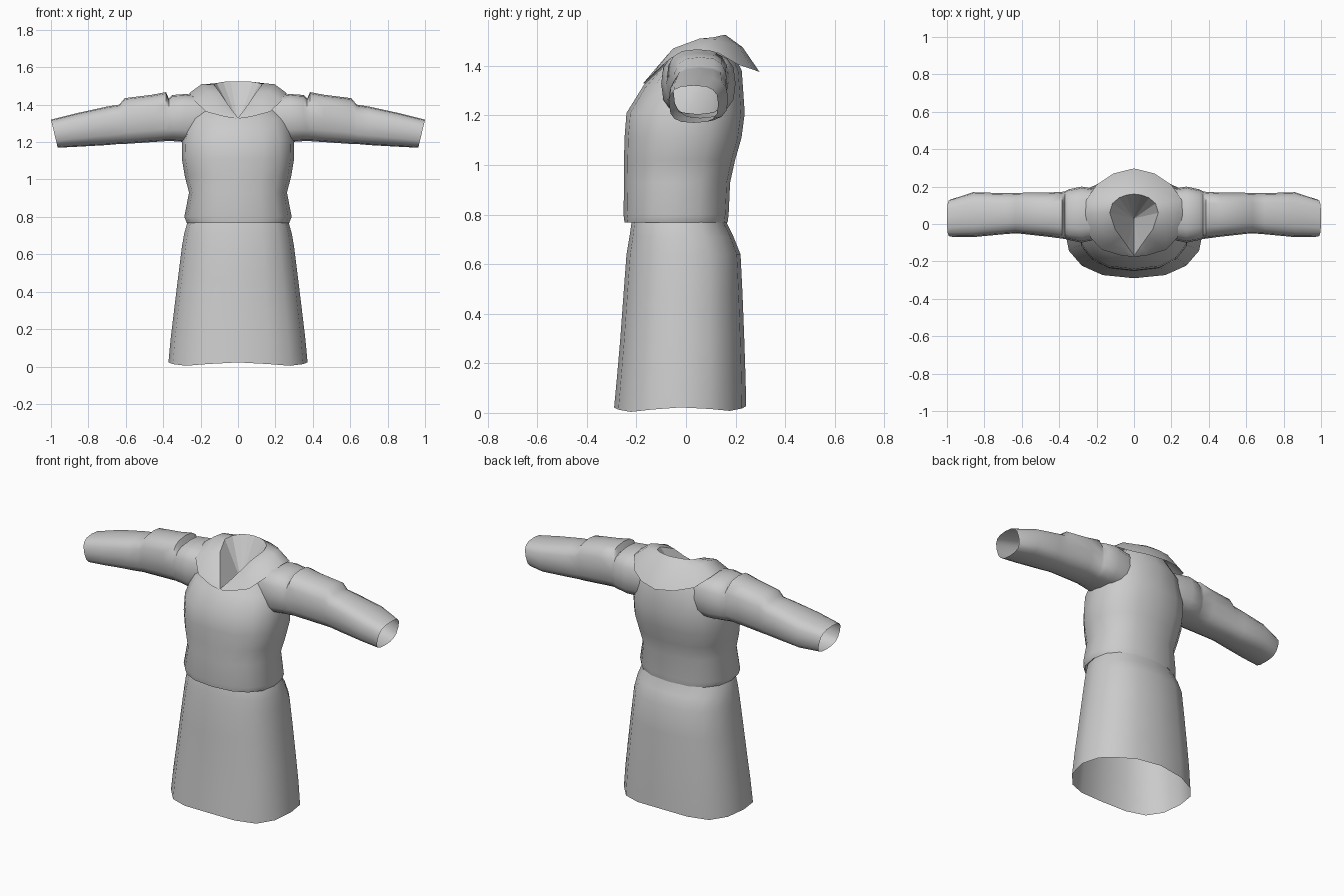
import bpy, bmesh, math

cube = bpy.data.objects.get("Cube")
if cube:
    bpy.data.objects.remove(cube, do_unlink=True)

cloth = bpy.data.materials.new("grey cloth")
cloth.use_nodes = True
GREY = (0.6, 0.6, 0.6, 1)
cloth.diffuse_color = GREY
cloth.node_tree.nodes["Principled BSDF"].inputs["Base Color"].default_value = GREY
cloth.node_tree.nodes["Principled BSDF"].inputs["Roughness"].default_value = 0.8

SEG = 16


def oval(n):
    """Unit superellipse, starting at the front (0, -1) and going to +x."""
    pts = []
    for i in range(SEG):
        a = 2 * math.pi * i / SEG
        s, c = math.sin(a), -math.cos(a)
        pts.append((math.copysign(abs(s) ** (2 / n), s),
                    math.copysign(abs(c) ** (2 / n), c)))
    return pts


def loft(name, rings, angle=50, flip=False):
    """Skin a list of closed rings, shading smooth below the given angle."""
    bm = bmesh.new()
    vs = [[bm.verts.new(p) for p in r] for r in rings]
    for a, b in zip(vs, vs[1:]):
        for i in range(SEG):
            j = (i + 1) % SEG
            bm.faces.new((a[i], a[j], b[j], b[i]))
    bmesh.ops.remove_doubles(bm, verts=bm.verts, dist=0.0005)
    if flip:
        bmesh.ops.reverse_faces(bm, faces=bm.faces)
    me = bpy.data.meshes.new(name)
    bm.to_mesh(me)
    bm.free()
    me.materials.append(cloth)
    ob = bpy.data.objects.new(name, me)
    bpy.context.collection.objects.link(ob)
    bpy.ops.object.select_all(action='DESELECT')
    ob.select_set(True)
    bpy.context.view_layer.objects.active = ob
    if angle:
        bpy.ops.object.shade_smooth_by_angle(angle=math.radians(angle))
    return ob


def body_ring(z, half, front, back, n=2.4, tilt=0.0):
    """Horizontal ring; tilt raises the back and lowers the front."""
    mid, dep = (front + back) / 2, (back - front) / 2
    return [(u * half, mid + v * dep, z + tilt * v) for u, v in oval(n)]


def mirrored(half):
    """Complete a front-to-back half outline into a closed ring."""
    return half + [(-x, y, z) for x, y, z in half[-2:0:-1]]


# Skirt: flared, open at the hem, with a gently waved lower edge
hem = [(x, y, 0.013 + 0.009 * math.cos(4 * math.pi * 2 * i / SEG) + 0.015 * (y + 0.1) * (y > 0))
       for i, (x, y, z) in enumerate(body_ring(0, 0.372, -0.29, 0.243))]
hem = [(x, y, max(z, 0.0)) for x, y, z in hem]
skirt = [hem] + [body_ring(*r) for r in [
    (0.15, 0.360, -0.278, 0.240), (0.30, 0.342, -0.265, 0.235),
    (0.48, 0.320, -0.252, 0.228), (0.64, 0.300, -0.240, 0.220),
    (0.71, 0.288, -0.228, 0.192), (0.765, 0.272, -0.220, 0.165),
    (0.82, 0.245, -0.205, 0.155)]]
loft("skirt", skirt)

# Neck outline shared by bodice, collar and neck hollow
neck = mirrored([(0, -.17, 1.33), (.035, -.12, 1.375), (.07, -.07, 1.425),
                 (.10, -.03, 1.47), (.13, .06, 1.508), (.115, .11, 1.515),
                 (.08, .14, 1.522), (.04, .155, 1.525), (0, .16, 1.525)])

# Bodice: overhangs the skirt at the waist and closes in to the neck
bodice = [body_ring(*r) for r in [
    (0.785, 0.250, -0.210, 0.150), (0.768, 0.274, -0.248, 0.168),
    (0.80, 0.287, -0.252, 0.172), (0.93, 0.262, -0.250, 0.178),
    (1.02, 0.285, -0.250, 0.198), (1.11, 0.300, -0.248, 0.224),
    (1.21, 0.298, -0.240, 0.237)]]
bodice.append(body_ring(1.345, 0.27, -0.178, 0.225, 2.2, 0.035))
bodice.append([(x, y, z - 0.006) for x, y, z in neck])
loft("bodice", bodice)

# Neck hollow: faceted funnel inside the collar
loft("neck_hollow", [neck, [(0, 0.03, 1.30)] * SEG], angle=0)

# Collar: draped flap, pointed at the front and hanging behind
outer = mirrored([(0, -.176, 1.325), (.07, -.168, 1.335), (.17, -.138, 1.362),
                  (.232, -.075, 1.42), (.26, .05, 1.462), (.255, .13, 1.452),
                  (.20, .21, 1.405), (.11, .27, 1.385), (0, .297, 1.375)])
middle = []
for i, (p, q) in enumerate(zip(neck, outer)):
    x, y, z = [(a + b) / 2 for a, b in zip(p, q)]
    middle.append((x, y, z + 0.025 * min(1, min(i, SEG - i) / 3)))
loft("collar", [outer, middle, neck], angle=60)

# Sleeves: (x, bottom, top, front, back, cuff slant), with a raised upper part
SLEEVE = [
    (0.16, 1.20, 1.445, -.07, .18, 0), (0.28, 1.20, 1.457, -.10, .20, 0),
    (0.35, 1.205, 1.452, -.085, .185, 0), (0.37, 1.205, 1.432, -.08, .175, 0),
    (0.385, 1.205, 1.467, -.078, .172, 0), (0.46, 1.20, 1.453, -.068, .168, 0),
    (0.605, 1.19, 1.435, -.052, .167, 0), (0.635, 1.19, 1.40, -.05, .165, 0),
    (0.70, 1.184, 1.39, -.055, .165, 0), (0.86, 1.175, 1.355, -.07, .17, 0),
    (0.982, 1.17, 1.32, -.068, .13, 0.018)]
for side, label in ((1, "left"), (-1, "right")):
    rings = []
    for x, z0, z1, y0, y1, slant in SLEEVE:
        zc, zr, yc, yr = (z0 + z1) / 2, (z1 - z0) / 2, (y0 + y1) / 2, (y1 - y0) / 2
        rings.append([(side * (x + slant * v), yc + u * yr * -1, zc + v * zr * 1)
                      for u, v in reversed(oval(2.8))])
    loft(label + "_sleeve", rings, flip=(side < 0))

# Make sure the tubes face outward: compare sleeve normals with their centre line
for label in ("left", "right"):
    me = bpy.data.objects[label + "_sleeve"].data
    if sum(p.normal.z * (p.center.z - 1.3) for p in me.polygons) < 0:
        me.flip_normals()
